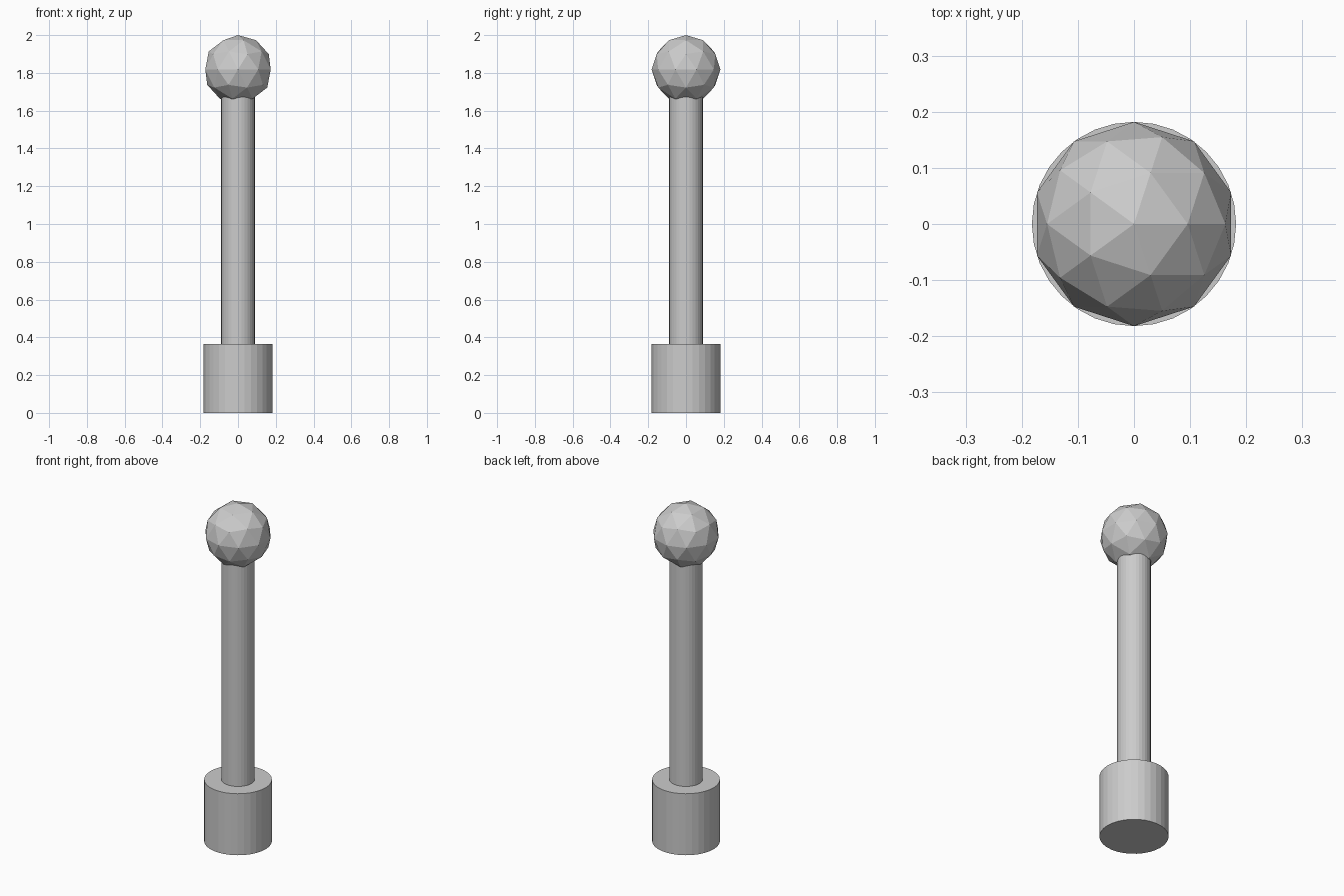
import bpy

if "Cube" in bpy.data.objects:
    bpy.data.objects.remove(bpy.data.objects["Cube"])

R = 0.182  # shared radius of base and ball


def cylinder(name, radius, z0, z1):
    bpy.ops.mesh.primitive_cylinder_add(vertices=32, radius=radius, depth=z1 - z0,
                                        location=(0, 0, (z0 + z1) / 2))
    bpy.context.object.name = name


# Wide base and slim post, flat-shaded
cylinder("base", R, 0, 2 * R)
cylinder("post", R * 0.49, 2 * R, 2 - R)

# Faceted ball on top
bpy.ops.mesh.primitive_ico_sphere_add(subdivisions=2, radius=R, location=(0, 0, 2 - R))
bpy.context.object.name = "ball"
